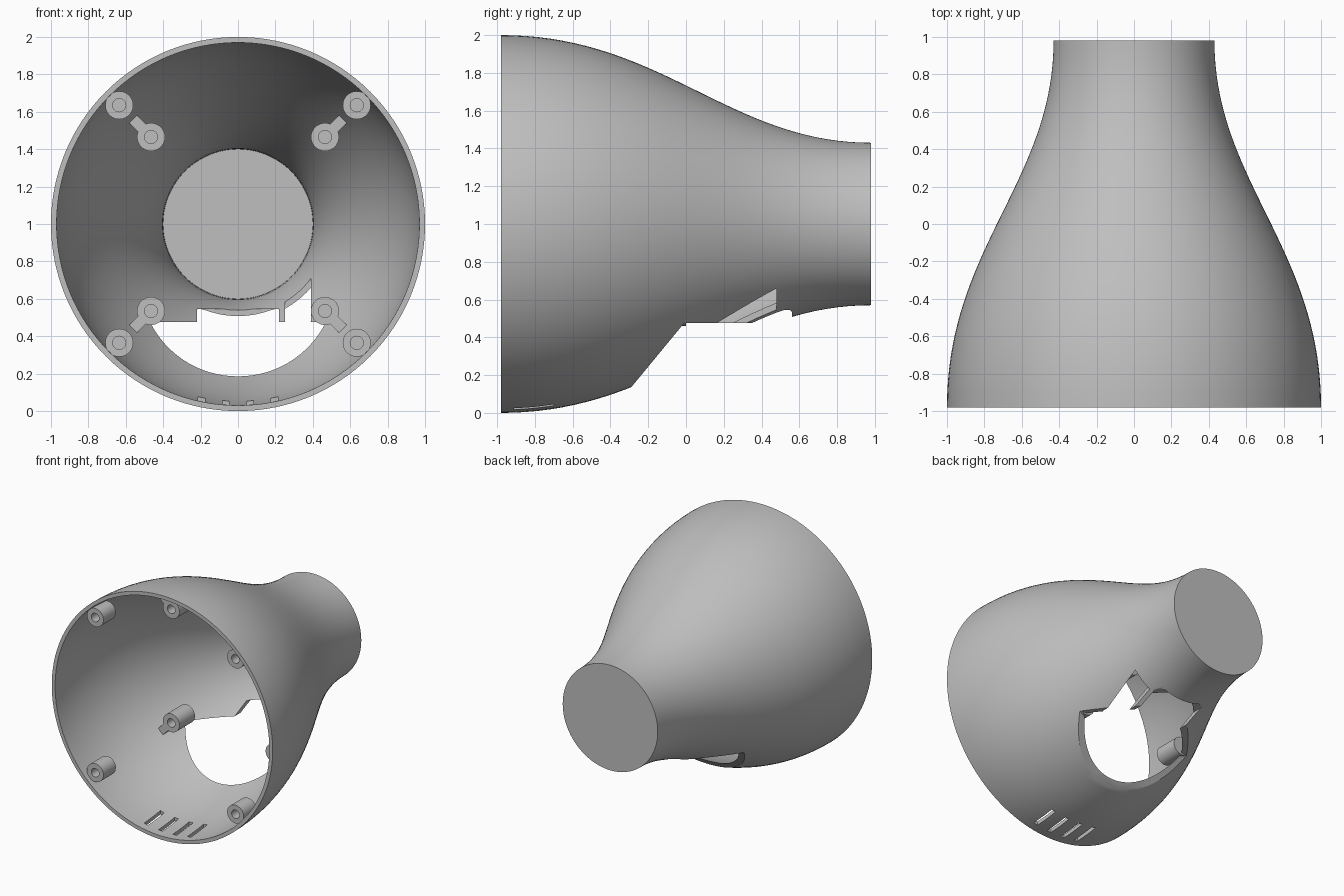
import bpy, bmesh, math
from mathutils import Vector

cube = bpy.data.objects.get("Cube")
if cube:
    bpy.data.objects.remove(cube, do_unlink=True)

grey = bpy.data.materials.new("light grey plastic")
grey.use_nodes = True
grey.diffuse_color = (0.52, 0.52, 0.52, 1)
grey.node_tree.nodes["Principled BSDF"].inputs["Base Color"].default_value = grey.diffuse_color


def make_object(name, bm):
    bmesh.ops.remove_doubles(bm, verts=bm.verts, dist=1e-5)
    bmesh.ops.recalc_face_normals(bm, faces=bm.faces)
    mesh = bpy.data.meshes.new(name)
    bm.to_mesh(mesh)
    bm.free()
    mesh.materials.append(grey)
    obj = bpy.data.objects.new(name, mesh)
    bpy.context.collection.objects.link(obj)
    return obj


def lathe(name, profile, steps, cx=0, cz=1):
    """Turn a (y, radius) profile around an axis along y."""
    bm = bmesh.new()
    rings = []
    for i in range(steps):
        a = math.tau * i / steps
        rings.append([bm.verts.new((cx + r * math.sin(a), y, cz - r * math.cos(a)))
                      for y, r in profile])
    for i, ring in enumerate(rings):
        nxt = rings[(i + 1) % steps]
        for j in range(len(profile) - 1):
            bm.faces.new((ring[j], ring[j + 1], nxt[j + 1], nxt[j]))
    return make_object(name, bm)


def prism(name, points, direction):
    """Extrude a flat outline along a direction."""
    bm = bmesh.new()
    face = bm.faces.new([bm.verts.new(p) for p in points])
    moved = bmesh.ops.extrude_face_region(bm, geom=[face])["geom"]
    verts = [g for g in moved if isinstance(g, bmesh.types.BMVert)]
    bmesh.ops.translate(bm, verts=verts, vec=direction)
    return make_object(name, bm)


def box(name, x0, x1, y0, y1, z0, z1):
    return prism(name, [(x0, y0, z0), (x1, y0, z0), (x1, y1, z0), (x0, y1, z0)],
                 (0, 0, z1 - z0))


def smooth(obj):
    bpy.ops.object.select_all(action="DESELECT")
    obj.select_set(True)
    bpy.context.view_layer.objects.active = obj
    bpy.ops.object.shade_smooth_by_angle(angle=math.radians(30))


# Bell shaped shell with a closed neck
START, END, R0, R1, WALL = -0.98, 0.98, 1.0, 0.43, 0.03
handles = [Vector(p) for p in ((START, R0), (START + 0.85, R0), (END - 0.75, R1), (END, R1))]
outer, inner = [], []
COUNT = 36
for i in range(COUNT + 1):
    t = i / COUNT
    s = 1 - t
    a, b, c, d = handles
    p = a * s**3 + b * 3 * s * s * t + c * 3 * s * t * t + d * t**3
    tangent = ((b - a) * s * s + (c - b) * 2 * s * t + (d - c) * t * t).normalized()
    q = p + Vector((tangent.y, -tangent.x)) * WALL
    outer.append((p.x, p.y))
    inner.append((q.x, q.y))
inner[-1] = (END - 0.02, R1 - WALL)
profile = outer + [(END, 0), (END - 0.02, 0)] + inner[::-1] + [outer[0]]
# the cap centre edge lies on the axis and collapses when merged
shell = lathe("bell_shell", profile[:len(outer) + 1], 128)
bpy.data.objects.remove(shell, do_unlink=True)
bm = bmesh.new()
for part in (profile[:len(outer) + 1], profile[len(outer) + 1:]):
    piece = lathe("piece", part, 128)
    bm.from_mesh(piece.data)
    bpy.data.objects.remove(piece, do_unlink=True)
shell = make_object("bell_shell", bm)

# Underside opening, rounded notch, side window and vent slots
cutters = [prism("opening_cutter",
                 [(-1.2, -0.41, -0.01), (-1.2, -0.01, 0.475), (-1.2, 0.9, 0.475),
                  (-1.2, 0.9, -0.01)], (2.4, 0, 0))]
radius = 0.06
notch = [(-0.22, 0.1, 0.3), (0.22, 0.1, 0.3)]
for side, first in ((1, 0), (-1, 90)):
    for k in range(7):
        a = math.radians(first + 15 * k)
        notch.append((side * (0.22 - radius) + radius * math.cos(a),
                      0.56 - radius + radius * math.sin(a), 0.3))
cutters.append(prism("notch_cutter", notch, (0, 0, 0.245)))
cutters.append(box("window_cutter", 0.25, 0.39, 0.1, 0.48, 0.3, 0.76))
for x in (-0.195, -0.065, 0.065, 0.195):
    cutters.append(box("vent_cutter", x - 0.018, x + 0.018, -0.91, -0.70, -0.1, 0.2))

for cutter in cutters:
    cutter.hide_render = True
    mod = shell.modifiers.new("cut", "BOOLEAN")
    mod.operation = "DIFFERENCE"
    mod.solver = "EXACT"
    mod.object = cutter
bpy.context.view_layer.update()
graph = bpy.context.evaluated_depsgraph_get()
cut_mesh = bpy.data.meshes.new_from_object(shell.evaluated_get(graph))
shell.modifiers.clear()
shell.data = cut_mesh
for cutter in cutters:
    bpy.data.objects.remove(cutter, do_unlink=True)
smooth(shell)


# Screw bosses, each a short tube with a blind hole
def boss(name, x, z, front, back):
    smooth(lathe(name, [(back, 0), (back, 0.075), (front, 0.075), (front, 0.035),
                        (front + 0.12, 0.035), (front + 0.12, 0)], 32, x, z))


for sx, side in ((1, "left"), (-1, "right")):
    for sz, level in ((1, "upper"), (-1, "lower")):
        tag = f"{level}_{side}"
        boss("rim_boss_" + tag, sx * 0.635, 1 + sz * 0.635, -0.94, -0.78)
        boss("inner_boss_" + tag, sx * 0.465, 1 + sz * 0.465, -0.2, 0)
        # Rib from the inner boss out to the wall
        out = Vector((sx, 0, sz)).normalized()
        across = Vector((sz, 0, -sx)).normalized() * 0.03
        outline = [out * r + Vector((0, y, 1)) - across
                   for y, r in ((-0.2, 0.7), (-0.2, 0.812), (-0.05, 0.742), (-0.05, 0.7))]
        prism("boss_rib_" + tag, outline, across * 2)
